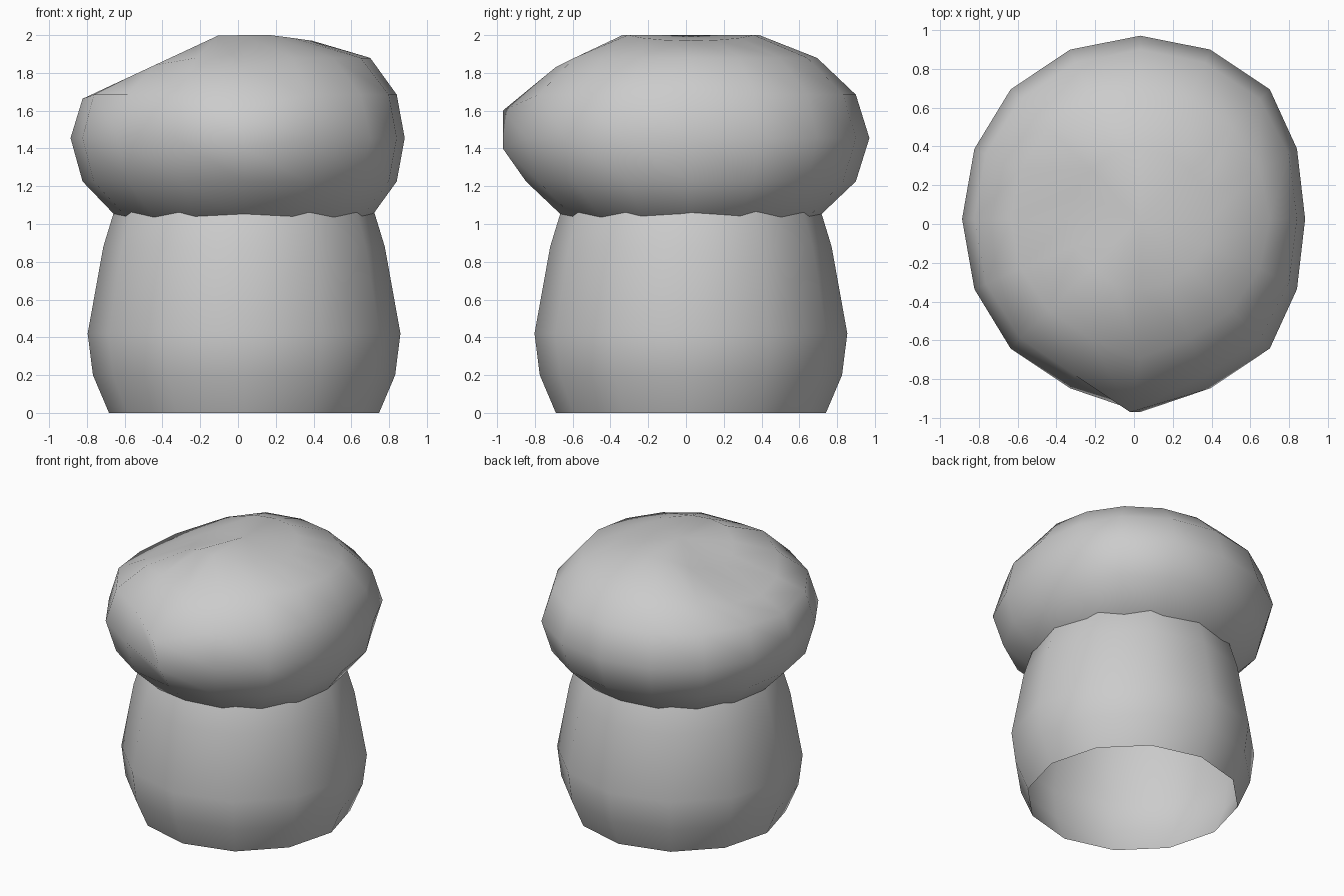
import bpy, bmesh
from math import sin, cos, pi

if "Cube" in bpy.data.objects:
    bpy.data.objects.remove(bpy.data.objects["Cube"])

CX, CY = 0.032, 0.026


def make_object(name, bm):
    for f in bm.faces:
        f.smooth = True
    bmesh.ops.recalc_face_normals(bm, faces=bm.faces)
    mesh = bpy.data.meshes.new(name)
    bm.to_mesh(mesh)
    bm.free()
    obj = bpy.data.objects.new(name, mesh)
    bpy.context.collection.objects.link(obj)
    return obj


# Stem: 12-sided open barrel that runs up into the cap
profile = [(0.715, 0), (0.80, 0.20), (0.828, 0.42), (0.745, 0.88), (0.69, 1.06), (0.62, 1.2)]
SIDES = 12
bm = bmesh.new()
rings = [[bm.verts.new((CX + r * cos(2 * pi * i / SIDES), CY + r * sin(2 * pi * i / SIDES), z))
          for i in range(SIDES)] for r, z in profile]
for low, high in zip(rings, rings[1:]):
    for i in range(SIDES):
        j = (i + 1) % SIDES
        bm.faces.new((low[i], low[j], high[j], high[i]))
make_object("stem", bm)

# Cap: squashed sphere, pressed in at the sides and sloped on the upper left
bm = bmesh.new()
bmesh.ops.create_uvsphere(bm, u_segments=16, v_segments=8, radius=1)
for v in bm.verts:
    ux, uy, uz = v.co
    press = max(0, (abs(ux) - 0.707) / 0.293) * (0.10 if ux > 0 else 0.028)
    x = CX + 0.945 * ux * (1 - press)
    y = CY + 0.945 * uy
    z = 1.455 + 0.6 * uz
    # blunt point at the front
    if uy < -0.9 and abs(ux) < 0.01:
        if abs(uz) < 0.1:
            y, z = -0.97, 1.40
        elif uz > 0:
            x, y, z = -0.02, -0.97, 1.60
    elif abs(ux) < 0.01 and uy < -0.6 and uz > 0:
        y, z = -0.69, 1.83
    # flattened top and left slope
    z = min(z, 2.0, 2.0 + 0.466 * (x + 0.10), 2.0 - 0.14 * (x - 0.18))
    v.co = (x, y, z)
make_object("cap", bm)
